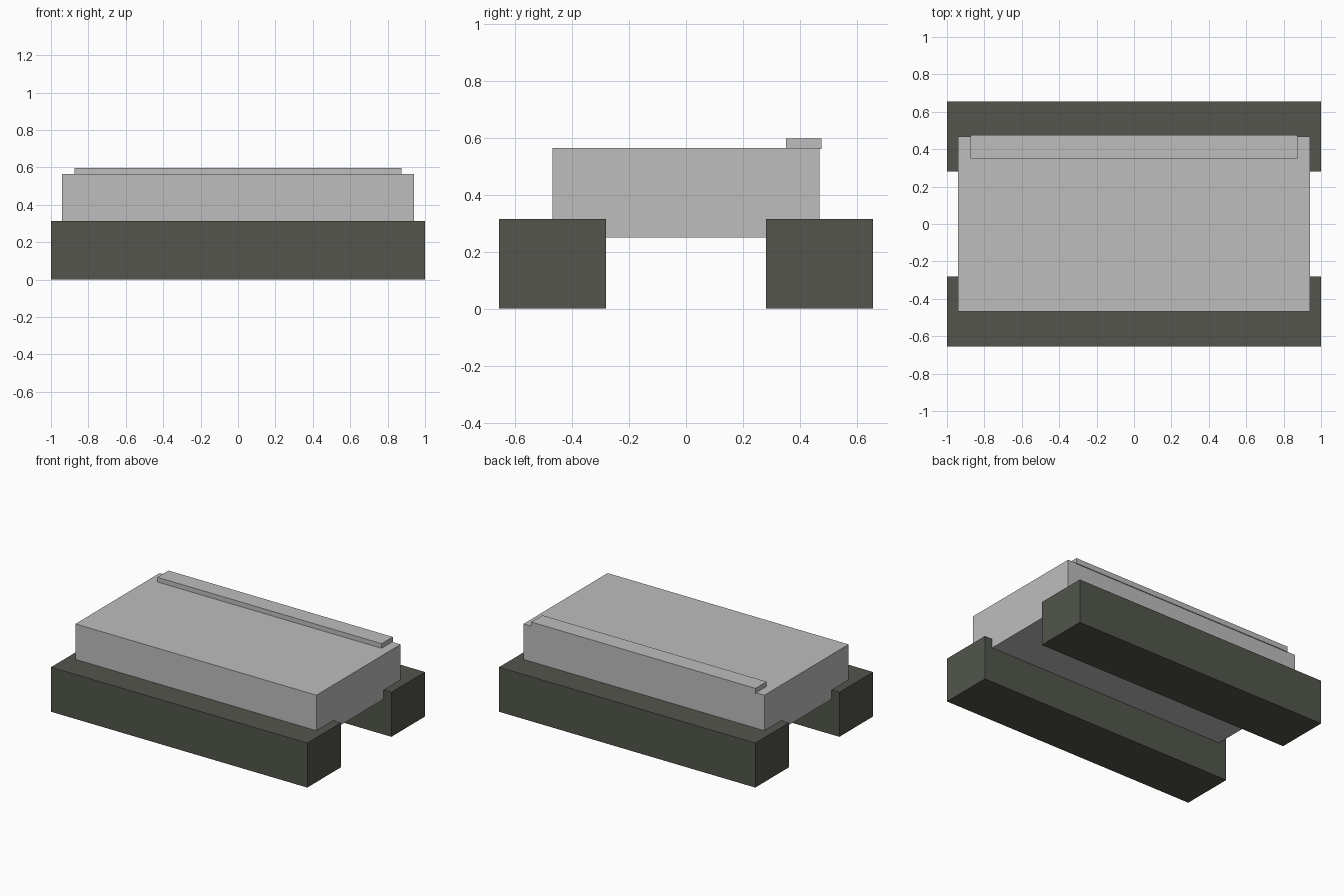
import bpy

cube = bpy.data.objects.get("Cube")
if cube:
    bpy.data.objects.remove(cube, do_unlink=True)


def make_material(name, color):
    mat = bpy.data.materials.new(name)
    mat.use_nodes = True
    mat.diffuse_color = color
    mat.node_tree.nodes["Principled BSDF"].inputs["Base Color"].default_value = color
    return mat


def make_box(name, low, high, mat):
    """Axis-aligned box between two corners."""
    bpy.ops.mesh.primitive_cube_add(size=1)
    obj = bpy.context.object
    obj.name = name
    obj.location = [(a + b) / 2 for a, b in zip(low, high)]
    obj.scale = [b - a for a, b in zip(low, high)]
    bpy.ops.object.transform_apply(location=True, rotation=False, scale=True)
    obj.data.materials.append(mat)
    return obj


light_grey = make_material("light grey", (0.515, 0.515, 0.515, 1))
dark_olive = make_material("dark olive grey", (0.084, 0.091, 0.072, 1))

# Main slab resting in the two supports
make_box("slab", (-0.94, -0.469, 0.25), (0.94, 0.469, 0.564), light_grey)

# Thin raised strip along the back edge, slightly overhanging it
make_box("back_strip", (-0.875, 0.351, 0.56), (0.875, 0.475, 0.597), light_grey)

# Front and back support beams
for name, y0, y1 in (("front_beam", -0.656, -0.281), ("back_beam", 0.281, 0.656)):
    make_box(name, (-1, y0, 0), (1, y1, 0.314), dark_olive)
